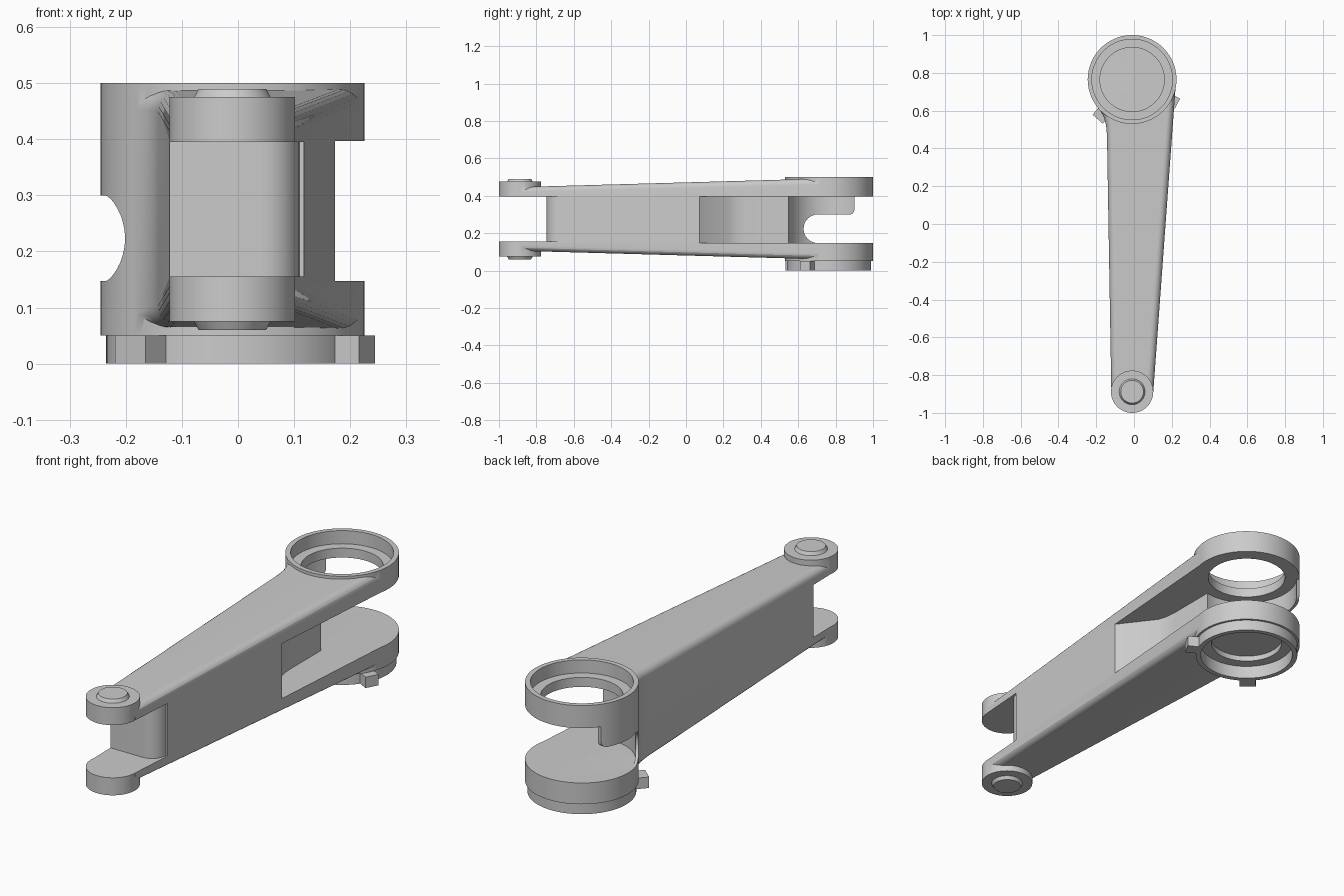
import bpy, bmesh
from math import sin, cos, pi, radians
from mathutils import Matrix

if "Cube" in bpy.data.objects:
    bpy.data.objects.remove(bpy.data.objects["Cube"])

CX, BY, SY = -0.01, 0.765, -0.888      # hub axis x, big hub y, small hub y


def make(name, bm):
    bmesh.ops.recalc_face_normals(bm, faces=bm.faces)
    me = bpy.data.meshes.new(name)
    bm.to_mesh(me)
    bm.free()
    ob = bpy.data.objects.new(name, me)
    bpy.context.collection.objects.link(ob)
    return ob


def cyl(name, y, r, z0, z1, r2=None, seg=96):
    bm = bmesh.new()
    bmesh.ops.create_cone(bm, cap_ends=True, segments=seg, radius1=r,
                          radius2=r if r2 is None else r2, depth=z1 - z0,
                          matrix=Matrix.Translation((CX, y, (z0 + z1) / 2)))
    return make(name, bm)


def prism(name, ring0, ring1, bevel=0.0):
    """Solid between two matching point rings, optionally rounding both rims."""
    bm = bmesh.new()
    a = [bm.verts.new(p) for p in ring0]
    b = [bm.verts.new(p) for p in ring1]
    n = len(a)
    caps = [bm.faces.new(a[::-1]), bm.faces.new(b)]
    for i in range(n):
        j = (i + 1) % n
        bm.faces.new((a[i], a[j], b[j], b[i]))
    bmesh.ops.recalc_face_normals(bm, faces=bm.faces)
    if bevel:
        rims = [e for f in caps for e in f.edges]
        bmesh.ops.bevel(bm, geom=rims, offset=bevel, segments=6, profile=0.5,
                        affect='EDGES', clamp_overlap=True)
    return make(name, bm)


def flat_prism(name, pts, z0, z1):
    return prism(name, [(x, y, z0) for x, y in pts], [(x, y, z1) for x, y in pts])


def arc(cx, cy, r, a0, a1, n=12):
    return [(cx + r * cos(radians(a0 + (a1 - a0) * i / n)),
             cy + r * sin(radians(a0 + (a1 - a0) * i / n))) for i in range(n + 1)]


def boolean(ob, other, op):
    m = ob.modifiers.new(op, 'BOOLEAN')
    m.operation, m.solver, m.object = op, 'EXACT', other
    bpy.context.view_layer.objects.active = ob
    bpy.ops.object.modifier_apply(modifier=m.name)
    bpy.data.objects.remove(other)


# Tapered arm beam with rounded rims and a flare into the big hub
outline = [(0.102, -0.89), (0.222, 0.75), (0.0, 0.83), (-0.222, 0.72), (-0.205, 0.635),
           (-0.18, 0.603), (-0.16, 0.567), (-0.148, 0.525), (-0.143, 0.47), (-0.12, -0.89)]
rise = lambda y: (y + 0.8) * 0.028
arm = prism("arm_link", [(x, y, 0.103 - rise(y)) for x, y in outline],
            [(x, y, 0.449 + rise(y)) for x, y in outline], 0.035)

# Hubs at both ends, lower collar
boolean(arm, cyl("big_hub", BY, 0.235, 0.05, 0.5), 'UNION')
boolean(arm, cyl("small_hub", SY, 0.112, 0.075, 0.475), 'UNION')
boolean(arm, cyl("collar", BY, 0.225, 0, 0.06), 'UNION')

# Two locking tabs on the collar
for ang, w, r in ((-28, 0.03, 0.272), (229, 0.036, 0.278)):
    c, s = cos(radians(ang)), sin(radians(ang))
    pts = [(CX + u * c - v * s, BY + u * s + v * c)
           for u, v in ((0.208, -w), (r, -w), (r, w), (0.208, w))]
    boolean(arm, flat_prism("tab", pts, 0, 0.05), 'UNION')

# Side recess and fork gap, leaving a thin curved wall on the left
G0, G1 = 0.147, 0.397
boolean(arm, cyl("gap_round", BY, 0.222, G0, G1), 'DIFFERENCE')
recess = [(0.3, -0.096), (0.3, 1.1), (CX, 1.1), (CX, 0.7), (0.035, 0.7), (0.035, 0.32),
          (0.039, 0.275), (0.052, 0.232)]
boolean(arm, flat_prism("recess", recess, G0, G1), 'DIFFERENCE')

# Rounded slot through the left wall
slot = arc(0.705, 0.2235, 0.0765, 270, 90, 16) + arc(0.875, 0.325, 0.025, -90, 0, 6)
slot += [(0.9, G1), (1.1, G1), (1.1, G0)]
boolean(arm, prism("slot", [(-0.3, y, z) for y, z in slot],
                   [(CX + 0.005, y, z) for y, z in slot]), 'DIFFERENCE')

# Fork gap at the small end with one rounded corner
fork = [(-0.2, -1.1), (-0.2, -0.745), (0.04, -0.745)] + \
    [(0.04 + 0.07 * sin(t * pi / 16), -0.675 - 0.07 * cos(t * pi / 16)) for t in range(1, 9)] + \
    [(0.2, -0.675), (0.2, -1.1)]
boolean(arm, flat_prism("fork", fork, 0.155, 0.395), 'DIFFERENCE')

# Bearing seats: stepped through-hole on top, stepped pocket underneath
for r, z0, z1 in ((0.213, 0.44, 0.6), (0.17, 0.36, 0.45), (0.203, -0.1, 0.06), (0.155, 0.05, 0.085)):
    boolean(arm, cyl("bore", BY, r, z0, z1), 'DIFFERENCE')

# Chamfered pin caps on the small hub
parts = [arm,
         cyl("upper_pin_cap", SY, 0.074, 0.465, 0.49, 0.06, 64),
         cyl("lower_pin_cap", SY, 0.06, 0.06, 0.085, 0.074, 64)]

bpy.context.view_layer.update()
bpy.ops.object.select_all(action='DESELECT')
for ob in parts:
    ob.select_set(True)
bpy.context.view_layer.objects.active = arm
bpy.ops.object.shade_smooth_by_angle(angle=radians(30))
